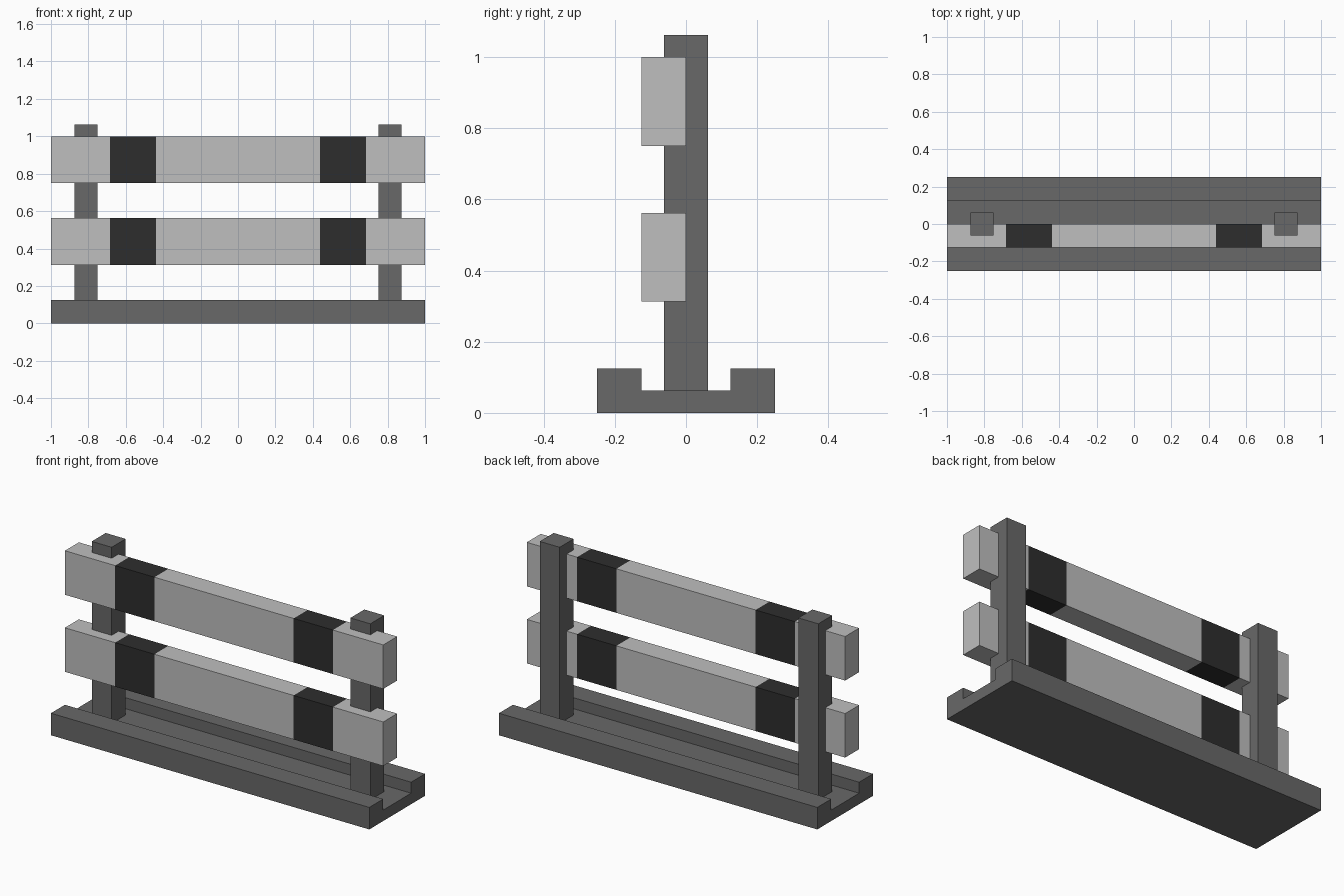
import bpy
import bmesh
from mathutils import Vector

cube = bpy.data.objects.get("Cube")
if cube:
    bpy.data.objects.remove(cube, do_unlink=True)


def make_material(name, value):
    mat = bpy.data.materials.new(name)
    mat.use_nodes = True
    colour = (value, value, value, 1.0)
    mat.diffuse_color = colour
    mat.node_tree.nodes["Principled BSDF"].inputs["Base Color"].default_value = colour
    return mat


frame_grey = make_material("frame grey", 0.138)
rail_grey = make_material("light rail grey", 0.52)
stripe_black = make_material("stripe black", 0.027)


def add_object(name, bm, materials):
    bmesh.ops.recalc_face_normals(bm, faces=bm.faces)
    mesh = bpy.data.meshes.new(name)
    bm.to_mesh(mesh)
    bm.free()
    for mat in materials:
        mesh.materials.append(mat)
    obj = bpy.data.objects.new(name, mesh)
    bpy.context.collection.objects.link(obj)
    return obj


def box(low, high):
    low, high = Vector(low), Vector(high)
    bm = bmesh.new()
    bmesh.ops.create_cube(bm, size=1.0)
    bmesh.ops.scale(bm, vec=high - low, verts=bm.verts)
    bmesh.ops.translate(bm, vec=(low + high) / 2, verts=bm.verts)
    return bm


# Base: channel profile in y and z, extruded along x
profile = [(-0.25, 0), (0.25, 0), (0.25, 0.125), (0.125, 0.125),
           (0.125, 0.0625), (-0.125, 0.0625), (-0.125, 0.125), (-0.25, 0.125)]
bm = bmesh.new()
end = bm.faces.new([bm.verts.new((-1, y, z)) for y, z in profile])
extruded = bmesh.ops.extrude_face_region(bm, geom=[end], use_keep_orig=True)
moved = [v for v in extruded["geom"] if isinstance(v, bmesh.types.BMVert)]
bmesh.ops.translate(bm, vec=(2, 0, 0), verts=moved)
add_object("base", bm, [frame_grey])

# Two square posts standing in the channel
for side, x in (("left", 0.8125), ("right", -0.8125)):
    post = box((x - 0.0625, -0.0625, 0.0625), (x + 0.0625, 0.0625, 1.0625))
    add_object(side + "_post", post, [frame_grey])

# Two rails, cut at the stripe edges and coloured by distance from the middle
STRIPE_IN, STRIPE_OUT = 0.4375, 0.684
for level, z in (("lower", 0.3125), ("upper", 0.75)):
    bm = box((-1, -0.125, z), (1, 0, z + 0.25))
    for x in (-STRIPE_OUT, -STRIPE_IN, STRIPE_IN, STRIPE_OUT):
        bmesh.ops.bisect_plane(bm, geom=bm.verts[:] + bm.edges[:] + bm.faces[:],
                               plane_co=(x, 0, 0), plane_no=(1, 0, 0))
    for face in bm.faces:
        centre = abs(face.calc_center_median().x)
        face.material_index = int(STRIPE_IN < centre < STRIPE_OUT)
    add_object(level + "_rail", bm, [rail_grey, stripe_black])
